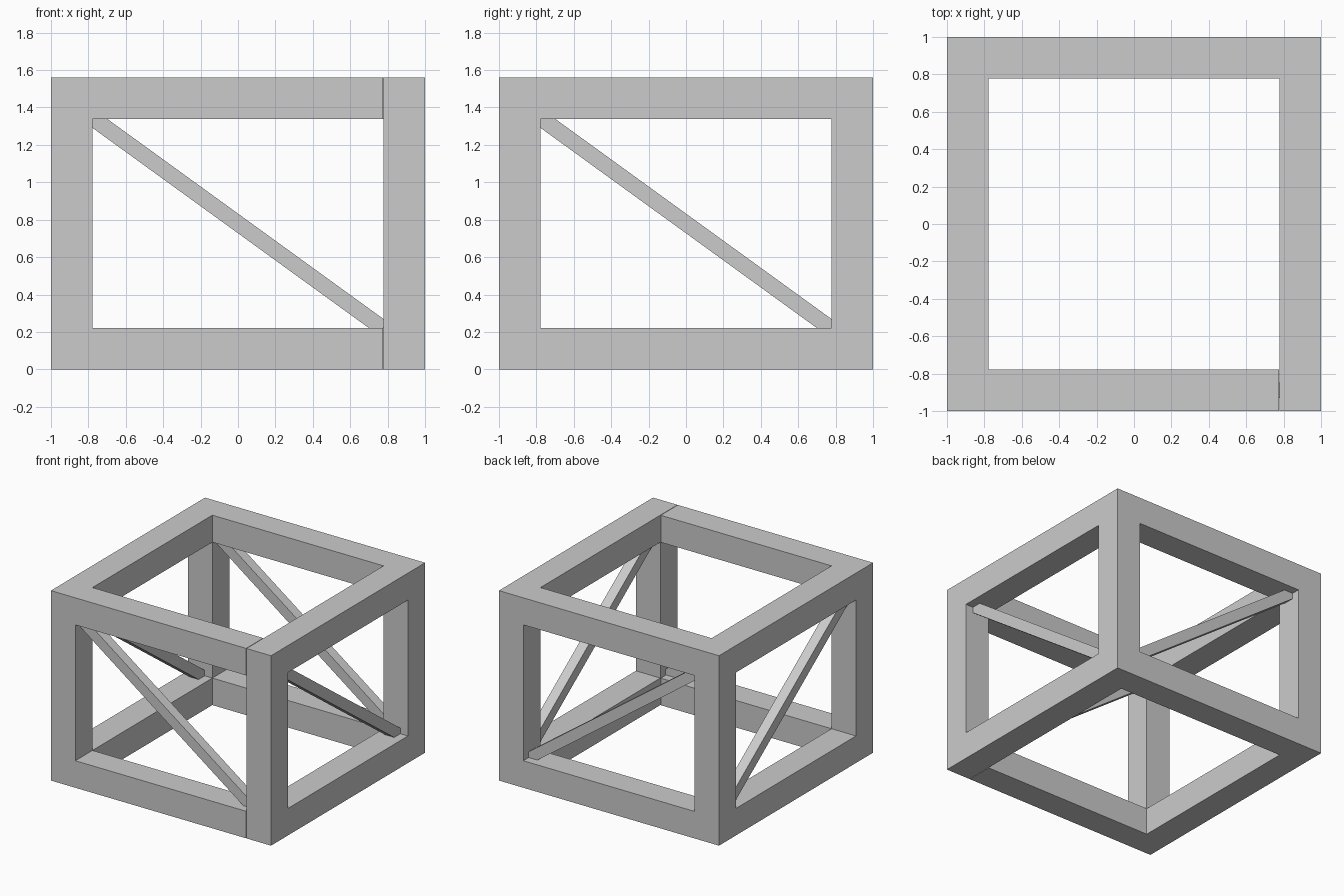
import bpy
import bmesh

if "Cube" in bpy.data.objects:
    bpy.data.objects.remove(bpy.data.objects["Cube"])

H = 1.56       # overall height
B = 0.222      # beam width
I = 1 - B      # half width of the openings
T = 0.083      # brace depth


def finish(name, bm):
    bmesh.ops.remove_doubles(bm, verts=bm.verts, dist=1e-5)
    bmesh.ops.recalc_face_normals(bm, faces=bm.faces)
    mesh = bpy.data.meshes.new(name)
    bm.to_mesh(mesh)
    bm.free()
    obj = bpy.data.objects.new(name, mesh)
    bpy.context.collection.objects.link(obj)
    return obj


# Box frame: a lattice of cells, keeping only the outer beams, with a thin
# seam where the front rails meet the front right post
cuts = [[-1, -I, I - 0.004, I, 1], [-1, -I, I, 1], [0, B, H - B, H]]


def solid(c):
    if any(k < 0 or k >= len(a) - 1 for k, a in zip(c, cuts)):
        return False
    if c[0] == 2 and c[1] == 0:
        return False
    return sum(k in (0, len(a) - 2) for k, a in zip(c, cuts)) >= 2


bm = bmesh.new()
for i in range(4):
    for j in range(3):
        for k in range(3):
            cell = (i, j, k)
            if not solid(cell):
                continue
            for axis in range(3):
                for side in (0, 1):
                    near = list(cell)
                    near[axis] += 2 * side - 1
                    if solid(near):
                        continue
                    u, v = [a for a in range(3) if a != axis]
                    quad = []
                    for du, dv in ((0, 0), (1, 0), (1, 1), (0, 1)):
                        p = list(cell)
                        p[axis] += side
                        p[u] += du
                        p[v] += dv
                        quad.append(bm.verts.new([cuts[a][p[a]] for a in range(3)]))
                    bm.faces.new(quad)
finish("box_frame", bm)

# Diagonal braces: outline trimmed to the opening corners, given depth
half = [(-I, H - B - 0.047), (-I, H - B), (-I + 0.08, H - B)]
outline = half + [(-a, H - z) for a, z in half]


def brace(name, along_x, sign):
    bm = bmesh.new()
    near, far = [], []
    for ring, d in ((near, -T / 2), (far, T / 2)):
        o = sign * (1 - B / 2) + d
        for a, z in outline:
            ring.append(bm.verts.new((a, o, z) if along_x else (o, a, z)))
    bm.faces.new(near)
    bm.faces.new(far)
    for n in range(6):
        m = (n + 1) % 6
        bm.faces.new((near[n], near[m], far[m], far[n]))
    finish(name, bm)


brace("front_brace", True, -1)
brace("back_brace", True, 1)
brace("left_brace", False, -1)
brace("right_brace", False, 1)
